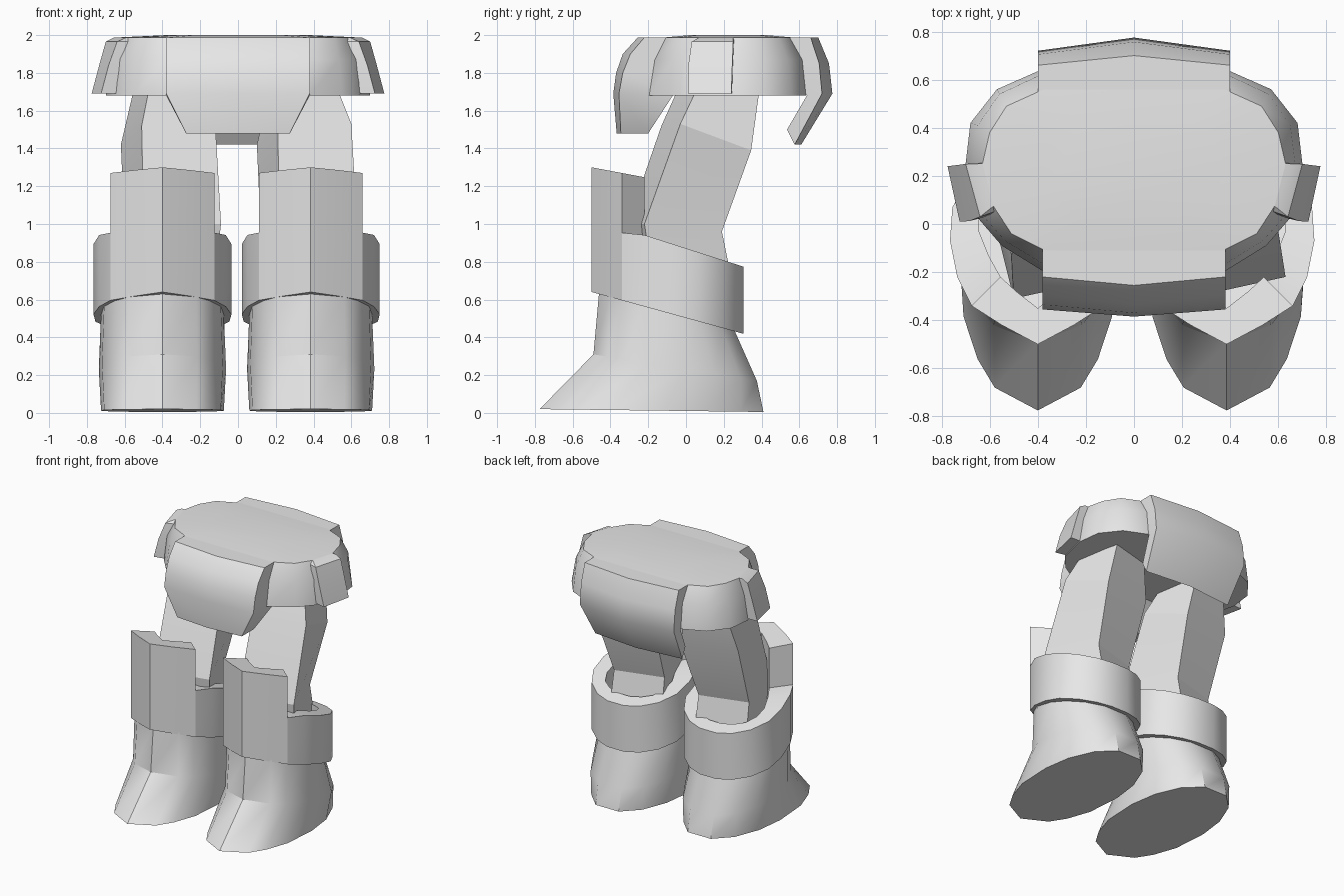
import bpy, math

if "Cube" in bpy.data.objects:
    bpy.data.objects.remove(bpy.data.objects["Cube"])

grey = bpy.data.materials.new("plain grey")
grey.diffuse_color = (0.8, 0.8, 0.8, 1)
grey.use_nodes = True
grey.node_tree.nodes["Principled BSDF"].inputs["Base Color"].default_value = grey.diffuse_color


def make(name, verts, faces, angle=30):
    me = bpy.data.meshes.new(name)
    me.from_pydata(verts, [], faces)
    ob = bpy.data.objects.new(name, me)
    bpy.context.collection.objects.link(ob)
    me.materials.append(grey)
    bpy.ops.object.select_all(action='DESELECT')
    ob.select_set(True)
    bpy.context.view_layer.objects.active = ob
    bpy.ops.object.mode_set(mode='EDIT')
    bpy.ops.mesh.select_all(action='SELECT')
    bpy.ops.mesh.normals_make_consistent(inside=False)
    bpy.ops.object.mode_set(mode='OBJECT')
    bpy.ops.object.shade_smooth_by_angle(angle=math.radians(angle))
    return ob


def loft(name, rings, closed=False, angle=30):
    """Skin closed rings; cap both ends, or join last ring to first."""
    n, m = len(rings[0]), len(rings)
    verts = [p for r in rings for p in r]
    faces = []
    for i in range(m if closed else m - 1):
        a, b = i * n, (i + 1) % m * n
        for j in range(n):
            k = (j + 1) % n
            faces.append((a + j, a + k, b + k, b + j))
    if not closed:
        faces += [tuple(range(n)), tuple(range((m - 1) * n, m * n))]
    return make(name, verts, faces, angle)


def both(half):
    """Half outline starting on the centre line -> full loop."""
    return half + [(-x, y) for x, y in reversed(half) if x > 0]


def copy_left(ob, dx, name):
    c = ob.copy()
    c.data = ob.data.copy()
    c.name = name
    c.location.x += dx
    bpy.context.collection.objects.link(c)


CX, STEP = 0.385, -0.785

# Boots: pointed oval outline, lofted from sole up into the cuff
outline = both([(0, 0), (.55, .08), (.77, .18), (.95, .33), (1, .56),
                (.91, .74), (.67, .9), (.30, 1)])
# (half width, front y, back y, front z, back z)
levels = [(.325, -.775, .41, .02, .005), (.337, -.49, .375, .31, .17),
          (.325, -.46, .255, .64, .44), (.315, -.44, .23, .82, .6)]
rings = [[(CX + w * x, f + (b - f) * t, zf + (zb - zf) * t) for x, t in outline]
         for w, f, b, zf, zb in levels]
boot = loft("right_boot", rings)
copy_left(boot, STEP, "left_boot")

# Cuffs: slanted band round the boot top
outer_half = [(0, -.5), (.15, -.42), (.275, -.34), (.335, -.22), (.365, -.07),
              (.355, .07), (.285, .19), (.18, .27), (.07, .305)]
inner_half = [(0, -.35), (.09, -.28), (.155, -.22), (.205, -.13), (.245, -.03),
              (.245, .06), (.205, .14), (.135, .185), (.05, .21)]


def low(y):
    return .64 - .275 * (y + .5)


def top(y):
    return .945 - (.32 if y > -.23 else .08) * (y + .23)


def crest(y):
    return 1.30 - .187 * (y + .5)


def section(o, i, zb, zt):
    return [(CX + o[0], o[1], zb(o[1])), (CX + o[0], o[1], zt(o[1])),
            (CX + i[0], i[1], zt(i[1])), (CX + i[0], i[1], zb(i[1]))]


pairs = list(zip(both(outer_half), both(inner_half)))
band = loft("right_cuff_band", [section(o, i, low, top) for o, i in pairs], True)
copy_left(band, STEP, "left_cuff_band")

# Raised shin guard on the front of each cuff
front = pairs[-2:] + pairs[:3]
guard = loft("right_shin_guard", [section(o, i, top, crest) for o, i in front])
copy_left(guard, STEP, "left_shin_guard")

# Legs: four-sided and slightly turned, bent at the thigh and above the boot
leg = loft("right_leg", [
    [(.22, -.28, .74), (.60, -.18, .74), (.48, .235, .74), (.12, .12, .74)],
    [(.22, -.31, 1.0), (.63, -.22, 1.0), (.48, .19, .96), (.12, .09, .96)],
    [(.21, -.13, 1.52), (.60, -.03, 1.53), (.52, .345, 1.39), (.10, .25, 1.42)],
    [(.25, -.04, 1.72), (.525, .06, 1.72), (.47, .39, 1.72), (.17, .31, 1.72)],
], angle=15)
copy_left(leg, -.72, "left_leg")

# Waist: solid ring with a bulging wall and a faintly domed top
shapes = [
    (1.68, [(.38, -.195), (.55, -.09), (.645, .02), (.70, .25), (.68, .42), (.57, .56), (.40, .635)]),
    (1.87, [(.38, -.165), (.535, -.07), (.63, .035), (.67, .25), (.65, .41), (.56, .54), (.40, .615)]),
    (1.988, [(.37, -.11), (.51, -.04), (.585, .075), (.63, .25), (.60, .38), (.53, .49), (.375, .56)])]
shapes.append((2.0, [(x * .6, .22 + (y - .22) * .6) for x, y in shapes[-1][1]]))
loft("waist", [[(x, y, z) for x, y in h] + [(-x, y, z) for x, y in reversed(h)]
               for z, h in shapes])

# Hip plates
for side, s in (("right", 1), ("left", -1)):
    hip = [(1.69, .725, .01, .775, .24), (1.84, .685, .012, .735, .245),
           (1.965, .64, .03, .70, .25), (1.988, .59, .07, .655, .25)]
    loft(side + "_hip_plate", [[(s * x1, y1, z), (s * x2, y2, z),
                                (s * .50, y2 + .01, z), (s * .50, y1 + .05, z)]
                               for z, x1, y1, x2, y2 in hip])


def flap(name, stations):
    """Rows of (z, half width, ridge y, edge y, inner z, inner y)."""
    loft(name, [[(-w, e, z), (0, r, z), (w, e, z), (w, iy, iz), (-w, iy, iz)]
                for z, w, r, e, iz, iy in stations], angle=40)


# Front and back flaps, ridged down the middle
flap("front_flap", [(1.988, .38, -.255, -.22, 1.988, .1), (1.90, .38, -.335, -.295, 1.90, .1),
                    (1.80, .38, -.37, -.335, 1.80, .1),
                    (1.69, .38, -.385, -.355, 1.68, -.07), (1.48, .275, -.367, -.345, 1.48, -.2)])
flap("back_flap", [(1.988, .40, .70, .66, 1.988, .4), (1.85, .40, .757, .705, 1.85, .45),
                   (1.69, .40, .775, .72, 1.68, .64), (1.42, .37, .61, .575, 1.50, .535)])
